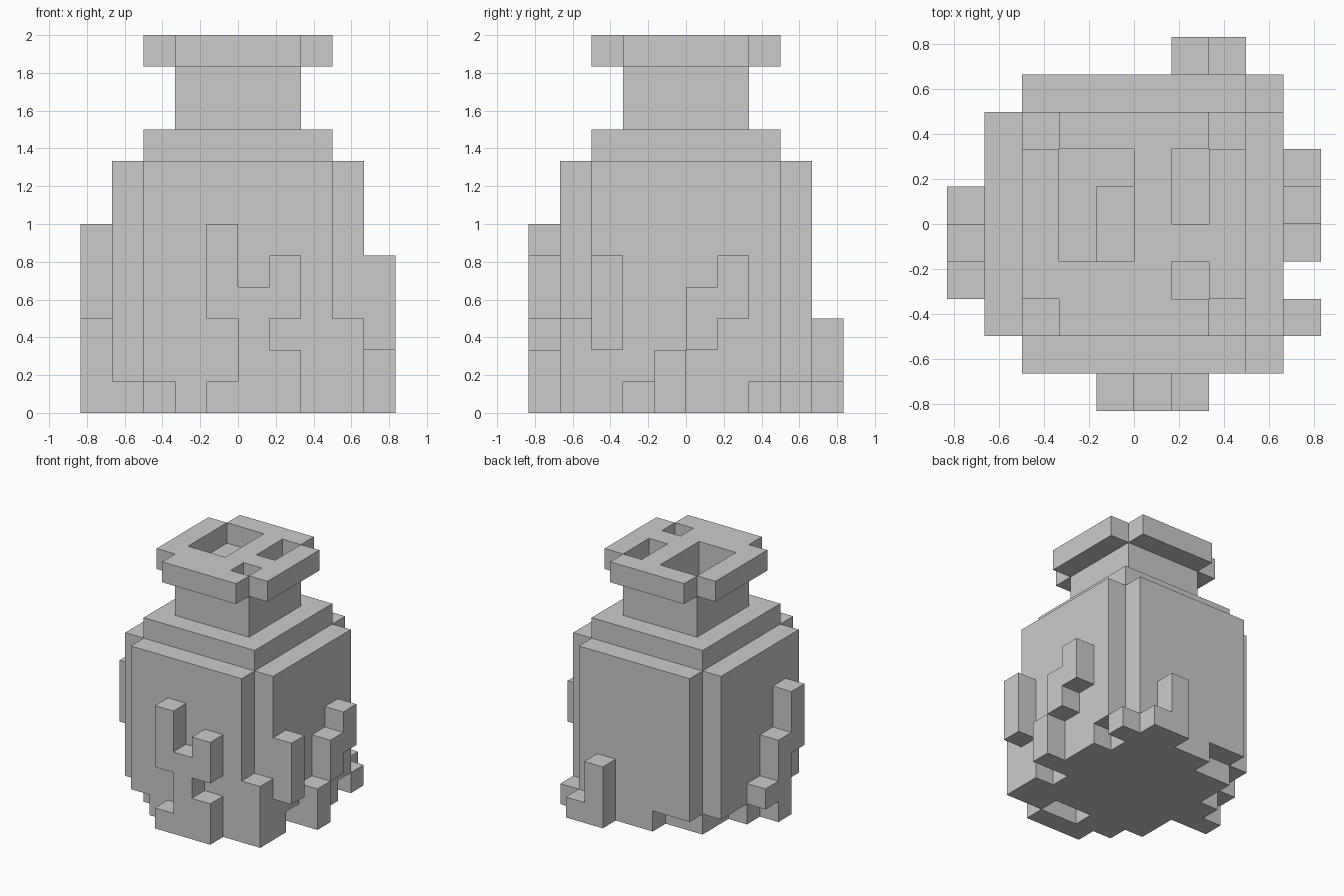
import bpy, bmesh
from mathutils import Vector

if "Cube" in bpy.data.objects:
    bpy.data.objects.remove(bpy.data.objects["Cube"])

U = 1 / 6  # one block


def box(x0, x1, y0, y1, z0, z1):
    """All grid cells inside a box given in block units."""
    return {(x, y, z) for x in range(x0, x1) for y in range(y0, y1) for z in range(z0, z1)}


def build(name, cells):
    """Closed flat-faced skin around a set of cells."""
    bm = bmesh.new()
    verts = {}

    def vert(p):
        if p not in verts:
            verts[p] = bm.verts.new(Vector(p) * U)
        return verts[p]

    for c in sorted(cells):
        for axis in range(3):
            for side in (0, 1):
                n = list(c)
                n[axis] += 2 * side - 1
                if tuple(n) in cells:
                    continue
                a, b = (axis + 1) % 3, (axis + 2) % 3
                loop = []
                for da, db in ((0, 0), (1, 0), (1, 1), (0, 1)):
                    p = list(c)
                    p[axis] += side
                    p[a] += da
                    p[b] += db
                    loop.append(vert(tuple(p)))
                bm.faces.new(loop if side else loop[::-1])
    mesh = bpy.data.meshes.new(name)
    bm.to_mesh(mesh)
    bm.free()
    obj = bpy.data.objects.new(name, mesh)
    bpy.context.collection.objects.link(obj)
    return obj


# Body: cross-shaped plan, with chipped blocks along the bottom edge
body = box(-4, 4, -3, 3, 0, 8) | box(-3, 3, -4, 4, 0, 8)
for chip in (
    (-3, -2, -4, -3), (0, 2, -4, -3),      # front
    (3, 4, -2, -1), (3, 4, 2, 3),          # right
    (-3, -1, 3, 4),                        # back
    (-4, -3, 1, 3), (-4, -3, -3, -1),      # left
):
    body -= box(*chip, 0, 1)
build("jar_body", body)

# Shoulder
build("jar_shoulder", box(-3, 3, -3, 3, 8, 9))

# Neck, with the deep part of the opening
build("jar_neck", box(-2, 2, -2, 2, 9, 11) - box(-1, 0, -1, 1, 10, 11))

# Rim: cross-shaped plan with three openings
rim = box(-3, 3, -2, 2, 11, 12) | box(-2, 2, -3, 3, 11, 12)
for hole in ((-2, 0, -1, 2), (1, 2, 0, 2), (1, 2, -2, -1)):
    rim -= box(*hole, 11, 12)
build("jar_rim", rim)

# Raised growths on each side
front = (box(-1, 0, -5, -4, 3, 6) | box(-1, 0, -5, -4, 0, 1)
         | box(0, 1, -5, -4, 0, 4)
         | box(1, 2, -5, -4, 3, 5) | box(1, 2, -5, -4, 0, 2))
build("front_growth", front)

right = (box(4, 5, 1, 2, 3, 5) | box(4, 5, 0, 1, 2, 4)
         | box(4, 5, -1, 0, 0, 2))
build("right_growth", right)
build("right_front_growth", box(4, 5, -3, -2, 2, 5))

left = (box(-5, -4, -2, -1, 3, 6) | box(-5, -4, -1, 0, 0, 4)
        | box(-5, -4, 0, 1, 1, 2))
build("left_growth", left)

build("back_growth", box(1, 2, 4, 5, 0, 3) | box(2, 3, 4, 5, 0, 1))

# Corner growths
build("front_right_corner", box(3, 4, -4, -3, 0, 3))
build("back_right_corner", box(3, 4, 3, 4, 0, 1))
